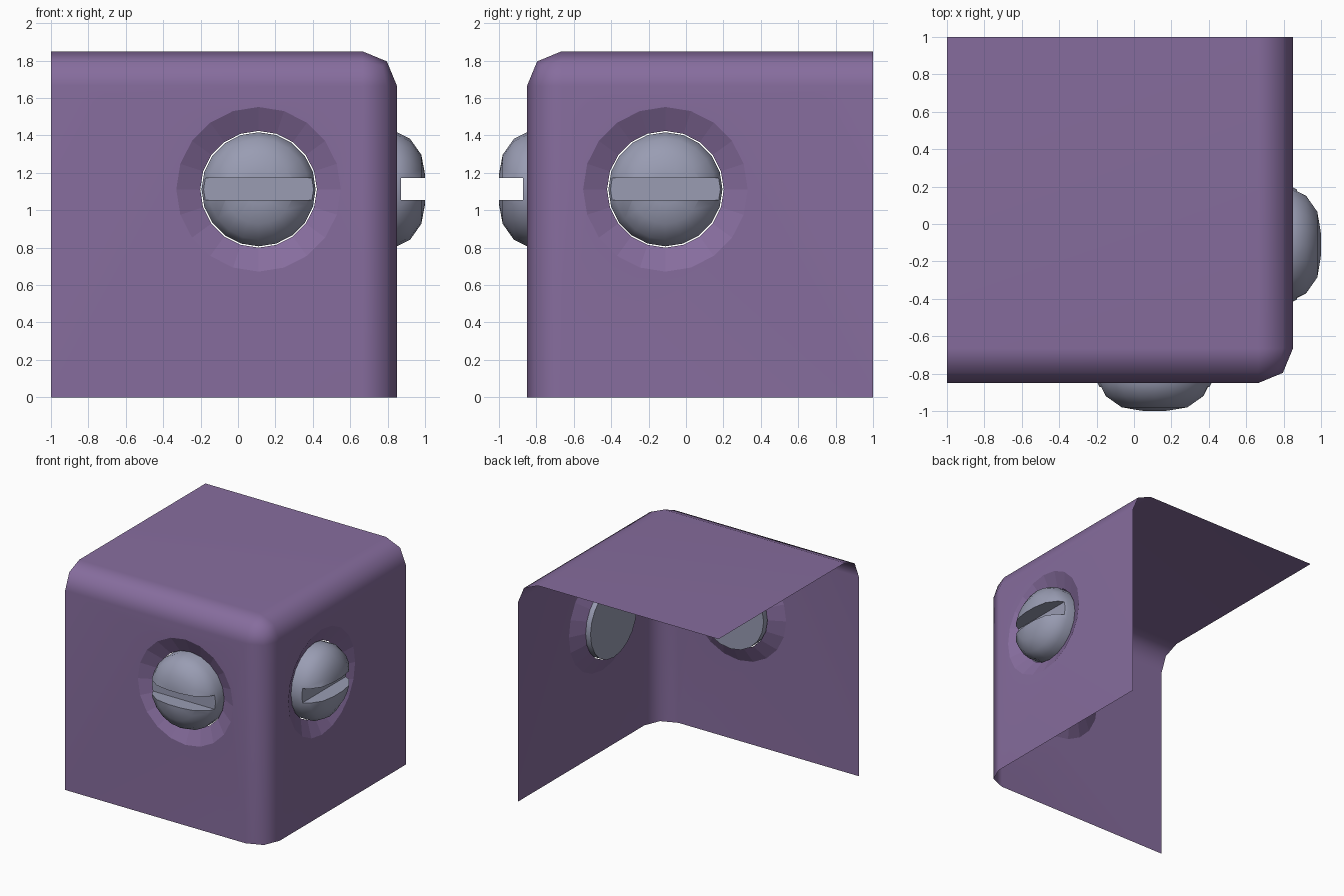
import bpy, bmesh, math
from mathutils import Matrix, Vector

if "Cube" in bpy.data.objects:
    bpy.data.objects.remove(bpy.data.objects["Cube"])

WALL = 0.85          # plane of the two outer walls
SIZE = 1.85          # side of the corner shell
DISH_R, DISH_IN, DISH_D = 0.44, 0.312, 0.065
SIDES = 20


def material(name, rgb):
    m = bpy.data.materials.new(name)
    m.diffuse_color = (*rgb, 1)
    m.use_nodes = True
    m.node_tree.nodes["Principled BSDF"].inputs["Base Color"].default_value = m.diffuse_color
    return m


purple = material("purple plastic", (0.24, 0.152, 0.34))
grey = material("blue grey metal", (0.32, 0.335, 0.45))


def to_object(bm, name, mat, matrix=Matrix()):
    bmesh.ops.transform(bm, matrix=matrix, verts=bm.verts)
    bmesh.ops.recalc_face_normals(bm, faces=bm.faces)
    me = bpy.data.meshes.new(name)
    bm.to_mesh(me)
    bm.free()
    me.materials.append(mat)
    ob = bpy.data.objects.new(name, me)
    bpy.context.collection.objects.link(ob)
    return ob


def box(lo, hi):
    bm = bmesh.new()
    bmesh.ops.create_cube(bm, size=1)
    for v in bm.verts:
        v.co = [lo[i] if v.co[i] < 0 else hi[i] for i in range(3)]
    return bm


def lathe(profile):
    """Closed solid from (radius, height) rings about local z."""
    bm = bmesh.new()
    rings = [[bm.verts.new((r * math.sin(a), r * math.cos(a), h))
              for a in (2 * math.pi * i / SIDES for i in range(SIDES))]
             for r, h in profile]
    for a, b in zip(rings, rings[1:]):
        for i in range(SIDES):
            j = (i + 1) % SIDES
            bm.faces.new((a[i], a[j], b[j], b[i]))
    bm.faces.new(rings[0])
    bm.faces.new(rings[-1])
    return bm


def select_only(ob):
    bpy.ops.object.select_all(action='DESELECT')
    ob.select_set(True)
    bpy.context.view_layer.objects.active = ob


def cut(ob, cutter):
    select_only(ob)
    mod = ob.modifiers.new("cut", 'BOOLEAN')
    mod.operation = 'DIFFERENCE'
    mod.solver = 'EXACT'
    mod.object = cutter
    bpy.ops.object.modifier_apply(modifier=mod.name)
    bpy.data.objects.remove(cutter, do_unlink=True)


# screw positions: local z points out of the wall
front = Matrix.Rotation(math.pi / 2, 4, 'X')
right = Matrix.Rotation(math.pi / 2, 4, 'Z') @ front
places = {
    "front": Matrix.Translation((0.11, -WALL, 1.112)) @ front,
    "right": Matrix.Translation((WALL, -0.11, 1.112)) @ right,
}

# corner shell: a block with the three edges at one corner rounded
bm = box((-1, -WALL, 0), (WALL, 1, SIZE))
corner = Vector((WALL, -WALL, SIZE))
edges = [e for e in bm.edges if any((v.co - corner).length < 1e-4 for v in e.verts)]
bmesh.ops.bevel(bm, geom=edges, offset=0.185, segments=2, profile=0.5, affect='EDGES')
shell = to_object(bm, "corner_shell", purple)

# sunken dishes around the screws
slope = (DISH_R - DISH_IN) / DISH_D
for m in places.values():
    cone = lathe([(DISH_IN, -DISH_D), (DISH_R + slope * 0.05, 0.05)])
    cut(shell, to_object(cone, "dish_cutter", purple, m))

# open the three hidden sides and the dish bottoms, smooth all but the dishes
bm = bmesh.new()
bm.from_mesh(shell.data)
inverse = [m.inverted() for m in places.values()]
doomed = []
for f in bm.faces:
    f.smooth = True
    cos = [v.co for v in f.verts]
    if (all(abs(c.x + 1) < 1e-3 for c in cos) or all(abs(c.y - 1) < 1e-3 for c in cos)
            or all(abs(c.z) < 1e-3 for c in cos)):
        doomed.append(f)
        continue
    for inv in inverse:
        loc = [inv @ c for c in cos]
        if all(p.xy.length < DISH_R + 0.005 and abs(p.z) < 0.1 for p in loc):
            f.smooth = False
            if all(p.z < -DISH_D + 0.002 for p in loc):
                doomed.append(f)
bmesh.ops.delete(bm, geom=doomed, context='FACES')
bm.to_mesh(shell.data)
bm.free()
wn = shell.modifiers.new("flat walls", 'WEIGHTED_NORMAL')
wn.keep_sharp = True

# slotted dome screws
dome = [(0.305, -0.105), (0.305, 0), (0.27, 0.07), (0.185, 0.13), (0.08, 0.15)]
for side, m in places.items():
    screw = to_object(lathe(dome), side + "_screw", grey, m)
    slot = box((-0.5, -0.058, 0.022), (0.5, 0.06, 0.3))
    cut(screw, to_object(slot, "slot_cutter", grey, m))
    select_only(screw)
    bpy.ops.object.shade_smooth_by_angle(angle=math.radians(40))
